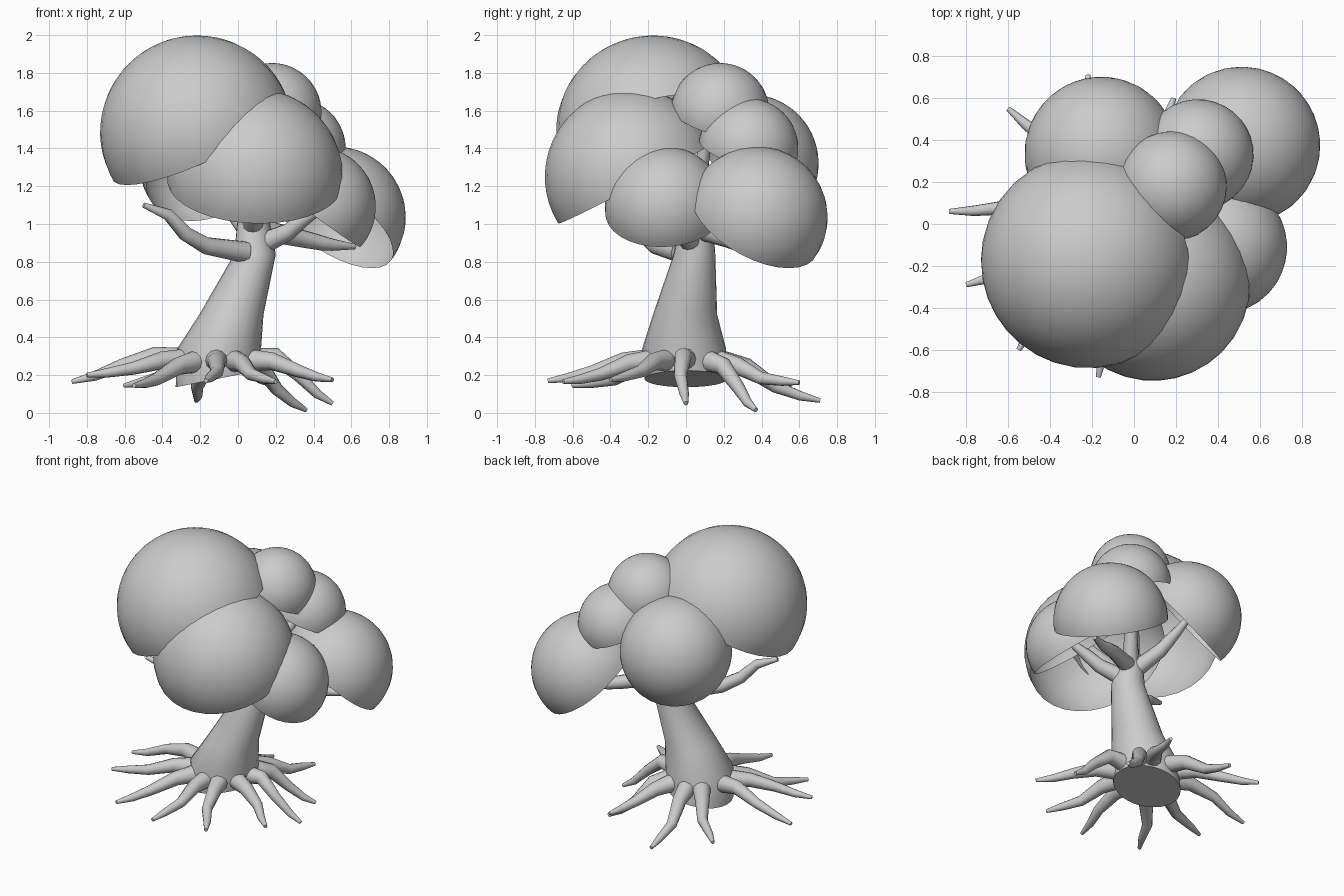
import bpy, bmesh, math
from mathutils import Vector, Matrix

if "Cube" in bpy.data.objects:
    bpy.data.objects.remove(bpy.data.objects["Cube"])


def finish(name, bm, angle=50):
    bmesh.ops.recalc_face_normals(bm, faces=bm.faces)
    me = bpy.data.meshes.new(name)
    bm.to_mesh(me)
    bm.free()
    ob = bpy.data.objects.new(name, me)
    bpy.context.collection.objects.link(ob)
    bpy.ops.object.select_all(action='DESELECT')
    ob.select_set(True)
    bpy.context.view_layer.objects.active = ob
    bpy.ops.object.shade_smooth_by_angle(angle=math.radians(angle))
    return ob


def tube(name, pts, radii, sides=12, flat=False, base_slope=0.0):
    """Tapered, capped tube along points; flat keeps rings level, base_slope tips the first."""
    pts = [Vector(p) for p in pts]
    bm = bmesh.new()
    rings, q, prev = [], None, None
    for i, p in enumerate(pts):
        t = (pts[min(i + 1, len(pts) - 1)] - pts[max(i - 1, 0)]).normalized()
        if flat:
            t = Vector((0, 0, 1))
        q = t.to_track_quat('Z', 'Y') if q is None else prev.rotation_difference(t) @ q
        prev = t
        ring = []
        for k in range(sides):
            a = 2 * math.pi * k / sides
            o = q @ Vector((math.cos(a), math.sin(a), 0)) * radii[i]
            if i == 0:
                o.z += o.x * base_slope
            ring.append(bm.verts.new(p + o))
        rings.append(ring)
    for a, b in zip(rings, rings[1:]):
        for k in range(sides):
            n = (k + 1) % sides
            bm.faces.new((a[k], a[n], b[n], b[k]))
    bm.faces.new(rings[0][::-1])
    bm.faces.new(rings[-1])
    return finish(name, bm)


def dome(name, centre, r, axis):
    """Open cap, slightly more than half a sphere, with its pole along axis."""
    bm = bmesh.new()
    bmesh.ops.create_uvsphere(bm, u_segments=32, v_segments=32, radius=r)
    bmesh.ops.bisect_plane(bm, geom=bm.verts[:] + bm.edges[:] + bm.faces[:],
                           plane_co=(0, 0, -.08 * r), plane_no=(0, 0, 1), clear_inner=True)
    rot = Vector(axis).to_track_quat('Z', 'Y').to_matrix().to_4x4()
    bmesh.ops.transform(bm, matrix=Matrix.Translation(centre) @ rot, verts=bm.verts)
    return finish(name, bm)


# leaf canopy domes
domes = [
    ((-.217, -.175, 1.485), .513, (-.41, -.24, .88)),
    ((.09, -.283, 1.25), .465, (.03, -.46, .88)),
    ((.41, -.11, 1.09), .32, (.6, -.05, .8)),
    ((.513, .375, 1.035), .375, (.5, .43, .75)),
    ((-.155, .335, 1.32), .367, (-.35, .7, .62)),
    ((.18, .18, 1.59), .262, (.38, .2, .9)),
    ((.305, .33, 1.4), .265, (.3, .25, .92)),
]
for i, (c, r, ax) in enumerate(domes):
    dome(f"canopy_{i + 1}", c, r, ax)

# leaning trunk with a tipped base
tube("trunk",
     [(-.11, 0, .18), (-.1, -.01, .34), (-.035, -.005, .52), (.09, .045, .84), (.08, .06, 1.05)],
     [.22, .222, .17, .11, .08], 24, flat=True, base_slope=.2)

# branches reaching into the canopy
branches = [
    [(.04, -.03, .85), (-.17, -.16, .885), (-.28, -.23, .95), (-.37, -.28, 1.05), (-.5, -.33, 1.1)],
    [(.08, .03, .98), (.08, -.12, 1.06), (.08, -.25, 1.2), (.09, -.38, 1.35)],
    [(.14, .03, .9), (.27, -.03, .96), (.34, -.06, 1.02), (.4, -.08, 1.06), (.52, -.12, 1.15)],
    [(.12, .08, .97), (.35, .22, .92), (.44, .26, .9), (.5, .28, .89), (.62, .34, .88)],
    [(.06, .1, .96), (-.02, .24, 1.06), (-.06, .28, 1.13), (-.1, .32, 1.2), (-.18, .4, 1.35)],
    [(.08, .06, .98), (.06, .06, 1.2), (.1, .1, 1.4), (.18, .16, 1.55)],
    [(.1, .08, .98), (.16, .16, 1.12), (.24, .26, 1.3), (.3, .33, 1.45)],
]
for i, path in enumerate(branches):
    radii = [.057, .045, .032, .015] if len(path) == 4 else [.057, .046, .04, .032, .014]
    tube(f"branch_{i + 1}", path, radii)

# spreading roots: tip position, and height of the middle of the arch
roots = [
    ((-.88, .06, .165), .31), ((-.8, -.29, .2), .26), ((-.55, -.6, .145), .2),
    ((-.17, -.73, .17), .25), ((.2, -.65, .165), .23), ((.5, -.4, .175), .25),
    ((.5, 0, .05), .3), ((.36, .37, .015), .2), ((.19, .6, .16), .2),
    ((-.22, .71, .065), .19), ((-.6, .55, .145), .22),
]
hub = Vector((-.1, 0, 0))
for i, (tip, mid) in enumerate(roots):
    tip = Vector(tip)
    d = tip - hub
    side = Vector((-d.y, d.x, 0)) * (.05 if i % 2 else -.05)
    d.z = 0
    u = d.normalized()
    L = d.length
    start = hub + u * .15 + Vector((0, 0, .28))
    p1 = hub + u * (.2 + (L - .2) * .25) + Vector((0, 0, (mid + .275) / 2 + .01)) + side * .5
    p2 = hub + u * (.2 + (L - .2) * .55) + Vector((0, 0, mid * .6 + tip.z * .4)) + side
    p3 = hub + u * (.2 + (L - .2) * .8) + Vector((0, 0, mid * .2 + tip.z * .8)) + side * .3
    tube(f"root_{i + 1}", [start, p1, p2, p3, tip], [.064, .047, .034, .025, .012])
